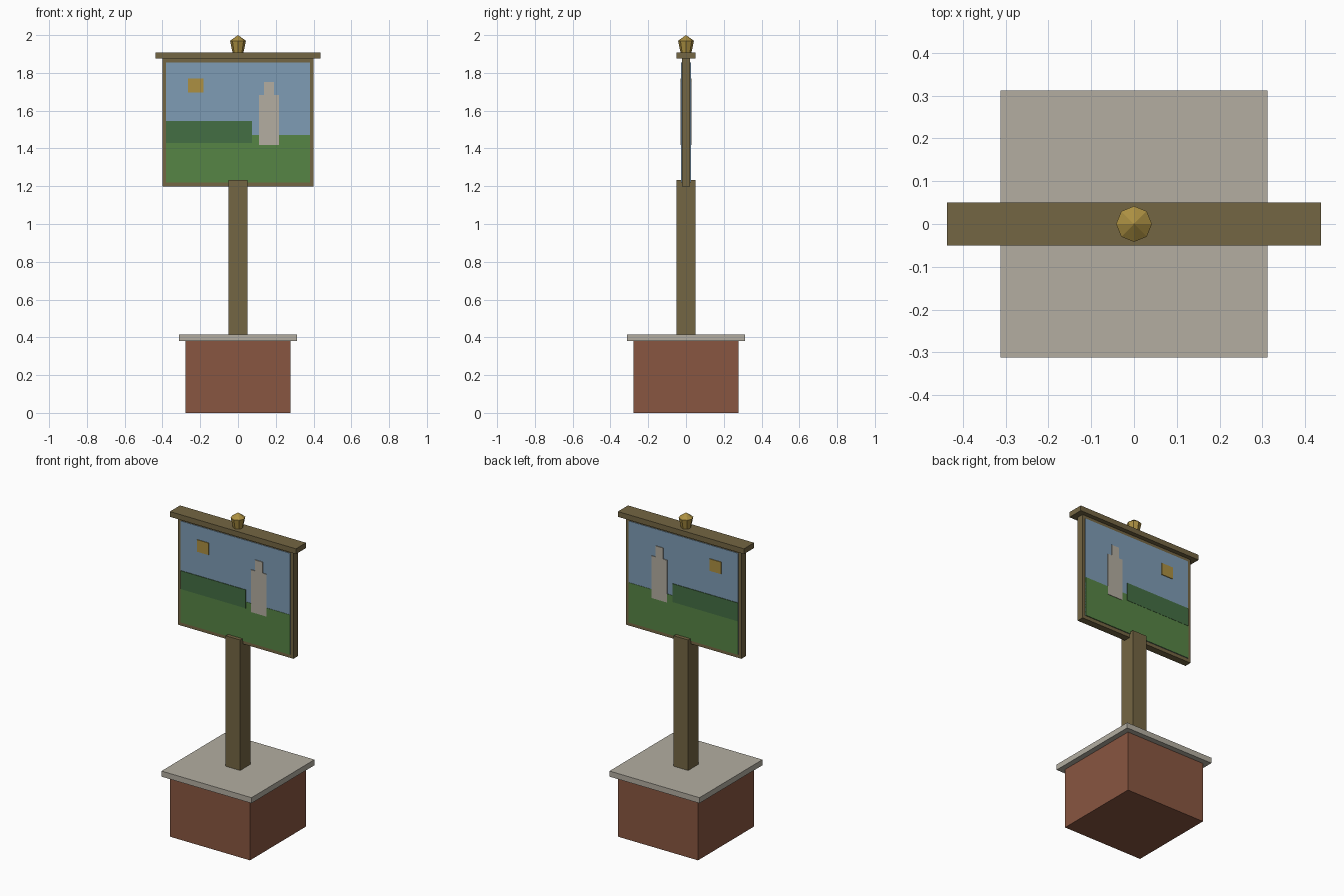
import bpy
import bmesh

cube = bpy.data.objects.get("Cube")
if cube:
    bpy.data.objects.remove(cube, do_unlink=True)


def material(name, hex_code):
    """Flat material from an sRGB hex code, stored as linear values."""
    srgb = [c / 255 for c in bytes.fromhex(hex_code)]
    colour = [c / 12.92 if c < 0.04 else ((c + 0.055) / 1.055) ** 2.4 for c in srgb] + [1]
    mat = bpy.data.materials.new(name)
    mat.use_nodes = True
    mat.diffuse_color = colour
    bsdf = mat.node_tree.nodes["Principled BSDF"]
    bsdf.inputs["Base Color"].default_value = colour
    bsdf.inputs["Roughness"].default_value = 0.9
    return mat


wood = material("brown wood", "746643")
brick = material("red brick", "895641")
stone = material("pale stone", "B3AEA1")
sky = material("sky blue", "7E9CB5")
grass = material("grass green", "568545")
hill = material("dark green", "446E43")
gold = material("gold", "AC9042")


def finish(name, bm, mat):
    mesh = bpy.data.meshes.new(name)
    bmesh.ops.recalc_face_normals(bm, faces=bm.faces)
    bm.to_mesh(mesh)
    bm.free()
    mesh.materials.append(mat)
    obj = bpy.data.objects.new(name, mesh)
    bpy.context.collection.objects.link(obj)
    return obj


def box(name, x, y, z, mat):
    """Box from (low, high) ranges on each axis."""
    bm = bmesh.new()
    bmesh.ops.create_cube(bm, size=1)
    for v in bm.verts:
        for axis, (low, high) in enumerate((x, y, z)):
            v.co[axis] = high if v.co[axis] > 0 else low
    return finish(name, bm, mat)


def centred(name, half_x, half_y, z, mat):
    return box(name, (-half_x, half_x), (-half_y, half_y), z, mat)


# Plinth and post
centred("brick_plinth", 0.278, 0.278, (0, 0.38), brick)
centred("stone_slab", 0.312, 0.312, (0.38, 0.415), stone)
centred("post", 0.05, 0.05, (0.415, 1.233), wood)

# Sign board with its top beam
centred("sign_frame", 0.4, 0.022, (1.198, 1.875), wood)
centred("top_beam", 0.437, 0.05, (1.875, 1.908), wood)

# Painted scene as thin plates on both faces: x range, z range, surface depth
scene = [
    ("sky", (-0.38, 0.38), (1.22, 1.855), 0.0255, sky),
    ("grass", (-0.38, 0.38), (1.22, 1.47), 0.0275, grass),
    ("hill", (-0.38, 0.074), (1.43, 1.545), 0.029, hill),
    ("sun", (-0.265, -0.183), (1.695, 1.77), 0.03, gold),
    ("tower", (0.111, 0.217), (1.417, 1.682), 0.03, stone),
    ("tower_top", (0.138, 0.19), (1.682, 1.751), 0.03, stone),
]
for part, x, z, depth, mat in scene:
    box("front_" + part, x, (-depth, -0.021), z, mat)
    box("back_" + part, x, (0.021, depth), z, mat)

# Faceted finial: flared cup with a low pointed cap
bm = bmesh.new()
rings = []
for radius, height in ((0.029, 1.908), (0.042, 1.97)):
    ring = bmesh.ops.create_circle(bm, segments=8, radius=radius)["verts"]
    for v in ring:
        v.co.z = height
    rings.append(ring)
tip = bm.verts.new((0, 0, 2))
lower, upper = rings
bm.faces.new(lower)
for i in range(8):
    j = (i + 1) % 8
    bm.faces.new((lower[i], lower[j], upper[j], upper[i]))
    bm.faces.new((upper[i], upper[j], tip))
finish("finial", bm, gold)
